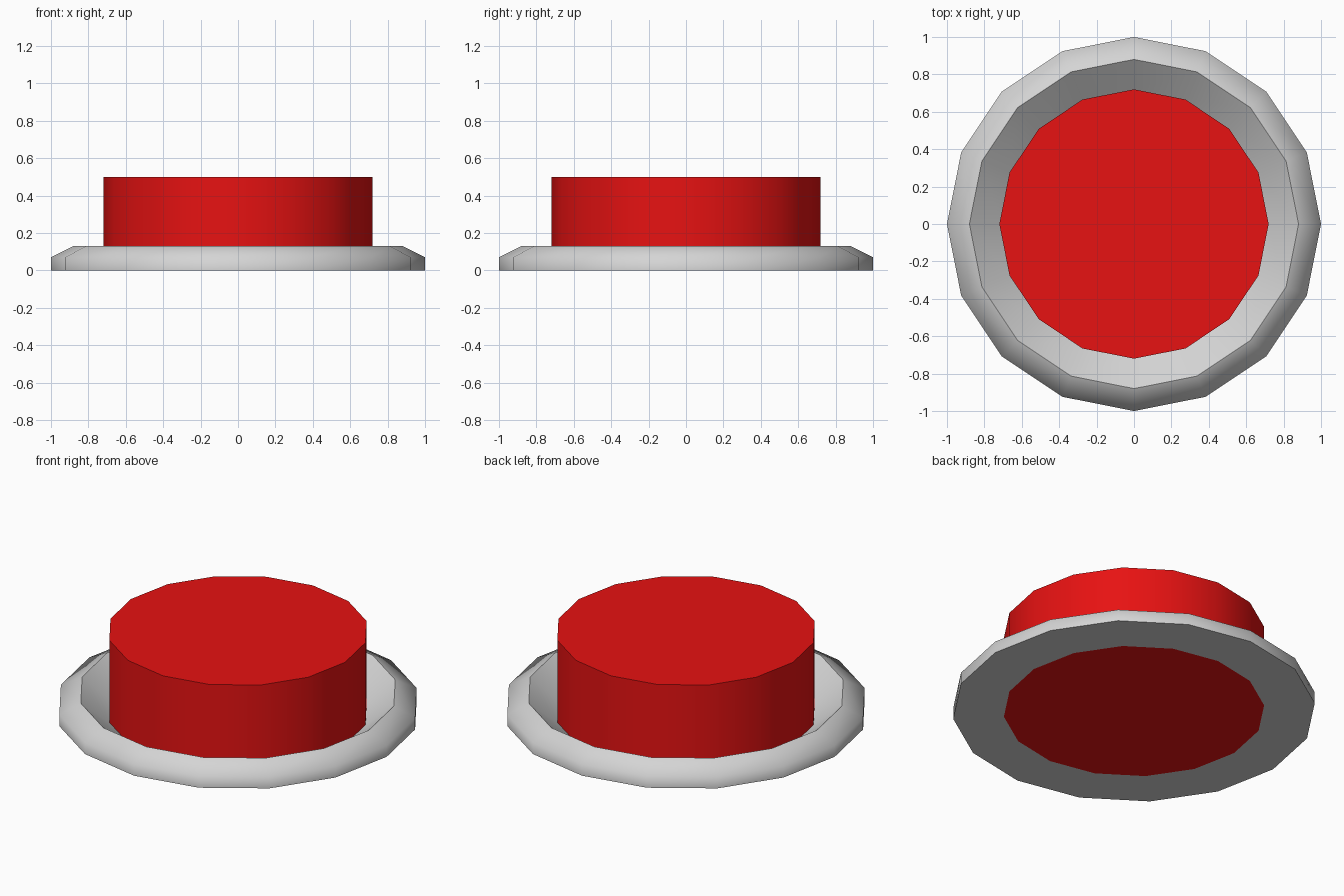
import bpy, bmesh, math

if "Cube" in bpy.data.objects:
    bpy.data.objects.remove(bpy.data.objects["Cube"])

SIDES = 16

def material(name, rgb):
    m = bpy.data.materials.new(name)
    m.diffuse_color = (*rgb, 1)
    m.use_nodes = True
    m.node_tree.nodes["Principled BSDF"].inputs["Base Color"].default_value = m.diffuse_color
    return m

def lathe(name, profile, mat, closed=False, sharp=()):
    """Revolve (radius, z) points around z; rings listed in sharp stay crisp."""
    bm = bmesh.new()
    rings = []
    for r, z in profile:
        rings.append([bm.verts.new((r * math.cos(2 * math.pi * i / SIDES),
                                    r * math.sin(2 * math.pi * i / SIDES), z))
                      for i in range(SIDES)])
    pairs = list(zip(rings, rings[1:]))
    if closed:
        pairs.append((rings[-1], rings[0]))
    for a, b in pairs:
        for i in range(SIDES):
            j = (i + 1) % SIDES
            bm.faces.new((a[i], a[j], b[j], b[i]))
    if not closed:
        bm.faces.new(rings[0][::-1])
        bm.faces.new(rings[-1])
    for f in bm.faces:
        f.smooth = True
    for k in sharp:
        for i in range(SIDES):
            e = bm.edges.get((rings[k][i], rings[k][(i + 1) % SIDES]))
            e.smooth = False
    bmesh.ops.recalc_face_normals(bm, faces=bm.faces)
    mesh = bpy.data.meshes.new(name)
    bm.to_mesh(mesh)
    bm.free()
    mesh.materials.append(mat)
    obj = bpy.data.objects.new(name, mesh)
    bpy.context.collection.objects.link(obj)
    return obj

red = material("red", (0.8, 0.006, 0.006))
grey = material("light grey", (0.66, 0.66, 0.66))

# Bezel: rounded outer wall, crisp rim, funnel sloping down to the button
lathe("bezel_ring", [(0.72, 0), (1.0, 0), (1.0, 0.07), (0.88, 0.13)],
      grey, closed=True, sharp=(0, 1, 3))

# Push button: straight drum with flat top and bottom
lathe("push_button", [(0.72, 0), (0.72, 0.5)], red, sharp=(0, 1))
